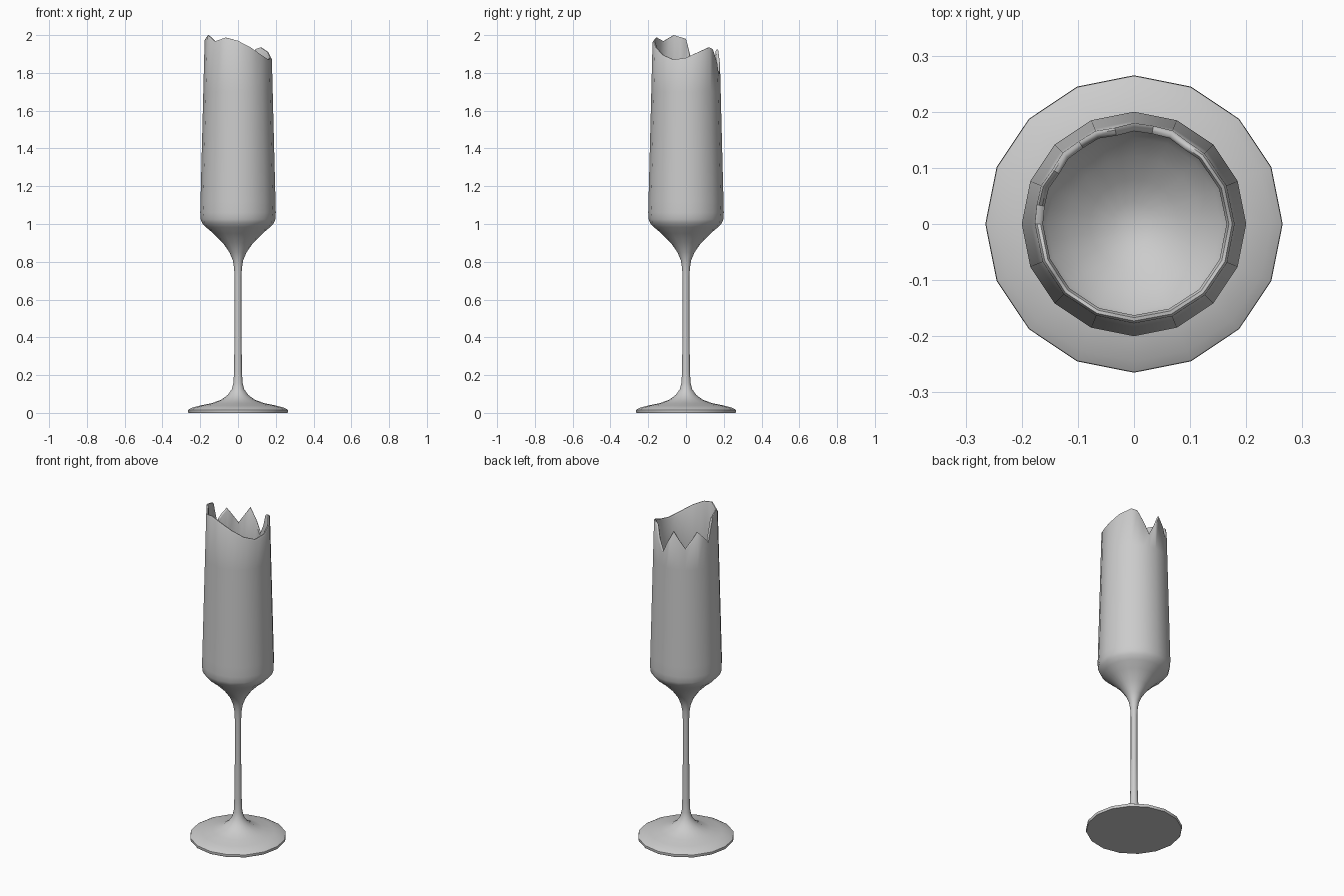
import bpy, bmesh
from math import sin, cos, radians, pi

if "Cube" in bpy.data.objects:
    bpy.data.objects.remove(bpy.data.objects["Cube"])

COLS = 32  # a 16-sided glass with an extra column on every side's middle

# broken rim: angle in degrees (counter-clockwise from +x), height
RIM = [(0, 1.88), (22.5, 1.91), (45, 1.935), (56.25, 1.925), (78.75, 1.785),
       (101.25, 1.925), (123.75, 1.825), (146.25, 1.92), (168.75, 1.85),
       (180, 1.98), (202.5, 2.0), (225, 1.967), (247.5, 1.987), (270, 1.97),
       (292.5, 1.935), (315, 1.895), (337.5, 1.87), (360, 1.88)]

# outer profile (radius, height): foot, stem, bowl up to the straight wall
OUTER = [(.262, 0), (.265, .006), (.264, .016), (.245, .027), (.2, .039),
         (.14, .051), (.09, .069), (.055, .094), (.033, .125), (.024, .16),
         (.021, .22), (.018, .45), (.018, .72), (.021, .77), (.028, .81),
         (.045, .85), (.08, .9), (.13, .95), (.17, .983), (.19, 1.005),
         (.198, 1.025), (.2, 1.06), (.1985, 1.12)]
# inner profile, from the wall down to the bottom of the bowl
INNER = [(.184, 1.12), (.184, 1.06), (.178, 1.02), (.155, .985), (.12, .952),
         (.08, .922), (.04, .9)]


def rim_height(a):
    for (a0, z0), (a1, z1) in zip(RIM, RIM[1:]):
        if a0 <= a <= a1:
            return z0 + (z1 - z0) * (a - a0) / (a1 - a0)


def wall(z, inset):
    return .1985 - .0255 * (z - 1.12) - inset


def column(i):
    """Profile points of one column, following the broken rim."""
    top = rim_height(i * 360 / COLS)
    rows = list(OUTER)
    rows += [(wall(z, 0), z) for z in (1.4, 1.7, top - .008)]
    rows += [(wall(top, .004), top), (wall(top, .010), top)]
    rows += [(wall(z, .0145), z) for z in (top - .008, 1.7, 1.4)]
    return rows + INNER


bm = bmesh.new()
rings = []
for i in range(COLS):
    a = 2 * pi * i / COLS
    flat = cos(pi / 16) if i % 2 else 1
    rings.append([bm.verts.new((r * flat * cos(a), r * flat * sin(a), z))
                  for r, z in column(i)])
for i in range(COLS):
    p, q = rings[i], rings[(i + 1) % COLS]
    for j in range(len(p) - 1):
        bm.faces.new((p[j], q[j], q[j + 1], p[j + 1]))

# foot underside and bowl bottom
bm.faces.new([c[0] for c in reversed(rings)])
centre = bm.verts.new((0, 0, .893))
for i in range(COLS):
    bm.faces.new((rings[i][-1], rings[(i + 1) % COLS][-1], centre))
bmesh.ops.recalc_face_normals(bm, faces=bm.faces)

mesh = bpy.data.meshes.new("broken_flute_glass")
bm.to_mesh(mesh)
bm.free()
glass = bpy.data.objects.new("broken_flute_glass", mesh)
bpy.context.collection.objects.link(glass)
bpy.context.view_layer.objects.active = glass
glass.select_set(True)
bpy.ops.object.shade_smooth_by_angle(angle=radians(50))
